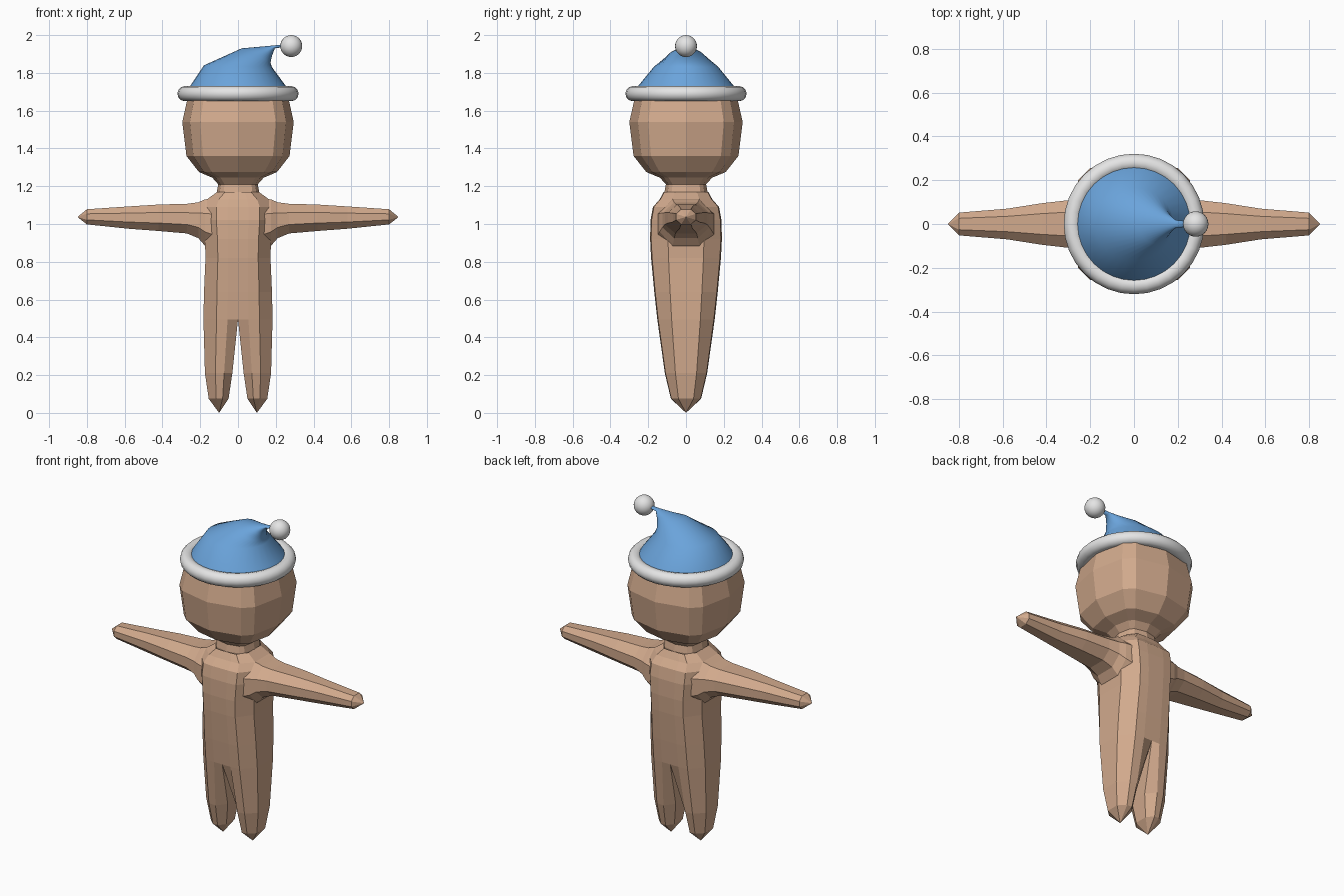
import bpy, bmesh, math

if "Cube" in bpy.data.objects:
    bpy.data.objects.remove(bpy.data.objects["Cube"])


def material(name, rgb):
    m = bpy.data.materials.new(name)
    m.diffuse_color = (*rgb, 1)
    m.use_nodes = True
    m.node_tree.nodes["Principled BSDF"].inputs["Base Color"].default_value = m.diffuse_color
    return m


TAN = material("tan skin", (0.64, 0.40, 0.265))
BLUE = material("blue cloth", (0.145, 0.37, 0.71))
WHITE = material("white fluff", (0.78, 0.78, 0.78))


def loft(name, rings, mat, skip=None, cap=True, smooth=False, mirror=False):
    """Bridge equal-sized rings of points; skip(ring, side) leaves a face out."""
    bm = bmesh.new()
    vs = [[bm.verts.new(p) for p in r] for r in rings]
    n = len(vs[0])
    for i in range(len(vs) - 1):
        for j in range(n):
            if skip and skip(i, j):
                continue
            k = (j + 1) % n
            bm.faces.new((vs[i][j], vs[i][k], vs[i + 1][k], vs[i + 1][j]))
    if cap:
        bm.faces.new(vs[-1])
    bmesh.ops.remove_doubles(bm, verts=bm.verts, dist=0.0005)
    if mirror:
        half = bm.verts[:] + bm.edges[:] + bm.faces[:]
        new = bmesh.ops.duplicate(bm, geom=half)["geom"]
        for v in new:
            if isinstance(v, bmesh.types.BMVert):
                v.co.x = -v.co.x
        bmesh.ops.reverse_faces(bm, faces=[f for f in new if isinstance(f, bmesh.types.BMFace)])
        bmesh.ops.remove_doubles(bm, verts=bm.verts, dist=0.0005)
    bmesh.ops.recalc_face_normals(bm, faces=bm.faces)
    me = bpy.data.meshes.new(name)
    bm.to_mesh(me)
    bm.free()
    me.materials.append(mat)
    for p in me.polygons:
        p.use_smooth = smooth
    ob = bpy.data.objects.new(name, me)
    bpy.context.collection.objects.link(ob)
    return ob


# Legs and torso: one mirrored half, open along the middle above the crotch
def body_ring(z, xi, xo, y, c):
    w = xo - xi
    front = [(xi, -c * y), (xi + 0.3 * w, -y), (xi + 0.62 * w, -y * 0.97), (xo, -0.5 * y)]
    return [(x, q, z) for x, q in front] + [(x, -q, z) for x, q in reversed(front)]


BODY = [(0.0, 0.1, 0.1, 0.0, 0.5), (0.075, 0.05, 0.155, 0.08, 0.5), (0.21, 0.03, 0.175, 0.112, 0.5),
        (0.495, 0.0, 0.183, 0.152, 1.0), (0.64, 0.0, 0.18, 0.168, 1.0), (0.82, 0.0, 0.172, 0.185, 1.0),
        (0.92, 0.0, 0.175, 0.19, 1.0), (1.02, 0.0, 0.185, 0.188, 1.0), (1.09, 0.0, 0.185, 0.175, 1.0),
        (1.13, 0.0, 0.165, 0.14, 1.0), (1.17, 0.0, 0.11, 0.118, 1.0)]
loft("body", [body_ring(*b) for b in BODY], TAN,
     skip=lambda i, j: j == 7 and i >= 3, cap=False, mirror=True)


# Arms: eight-sided tapering limbs with pointed hands
def arm_ring(x, y, lo, hi):
    mid, h = (lo + hi) / 2, (hi - lo) / 2
    return [(x, y * a, mid + h * b) for a, b in
            ((1, 0.4), (0.5, 1), (-0.5, 1), (-1, 0.4), (-1, -0.4), (-0.5, -1), (0.5, -1), (1, -0.4))]


ARM = [(0.13, 0.15, 0.86, 1.135), (0.175, 0.14, 0.885, 1.13), (0.21, 0.125, 0.925, 1.115),
       (0.27, 0.112, 0.95, 1.107), (0.42, 0.095, 0.963, 1.103), (0.58, 0.07, 0.975, 1.093),
       (0.8, 0.052, 0.998, 1.078), (0.85, 0.0, 1.037, 1.037)]
loft("arms", [arm_ring(*a) for a in ARM], TAN, cap=False, mirror=True)

# Neck and head: rounded-square rings
HEAD_SHAPE = [(0.2, -0.255), (0.255, -0.2), (0.295, 0), (0.255, 0.2), (0.2, 0.255), (0, 0.3),
              (-0.2, 0.255), (-0.255, 0.2), (-0.295, 0), (-0.255, -0.2), (-0.2, -0.255), (0, -0.3)]
HEAD = [(1.12, 0.36), (1.17, 0.38), (1.21, 0.355), (1.245, 0.46), (1.275, 0.70), (1.36, 0.925),
        (1.54, 1.0), (1.66, 0.91), (1.72, 0.72)]
loft("head", [[(x * s, y * s, z) for x, y in HEAD_SHAPE] for z, s in HEAD], TAN)

# Hat: cloth cone that folds over toward +x
def hat_ring(left, right, ry):
    (x0, z0), (x1, z1) = left, right
    pts = []
    for k in range(32):
        a = math.tau * k / 32
        t = (1 + math.cos(a)) / 2
        pts.append((x0 + (x1 - x0) * t, ry * math.sin(a), z0 + (z1 - z0) * t))
    return pts


HAT = [((-0.275, 1.69), (0.275, 1.69), 0.275), ((-0.25, 1.735), (0.25, 1.735), 0.25),
       ((-0.18, 1.84), (0.18, 1.83), 0.168), ((0.02, 1.93), (0.172, 1.855), 0.09),
       ((0.11, 1.938), (0.18, 1.89), 0.05), ((0.185, 1.945), (0.195, 1.93), 0.018),
       ((0.25, 1.952), (0.25, 1.938), 0.012)]
hat = loft("hat_cloth", [hat_ring(*h) for h in HAT], BLUE, smooth=True)


def finish(name, mat):
    ob = bpy.context.object
    ob.name = name
    ob.data.materials.append(mat)
    bpy.ops.object.shade_smooth()


# Fluffy brim and bobble
bpy.ops.mesh.primitive_torus_add(location=(0, 0, 1.69), major_radius=0.281, minor_radius=0.04,
                                 major_segments=32, minor_segments=12)
finish("hat_brim", WHITE)
bpy.ops.mesh.primitive_uv_sphere_add(location=(0.282, 0, 1.942), radius=0.058, segments=24, ring_count=14)
finish("hat_bobble", WHITE)
